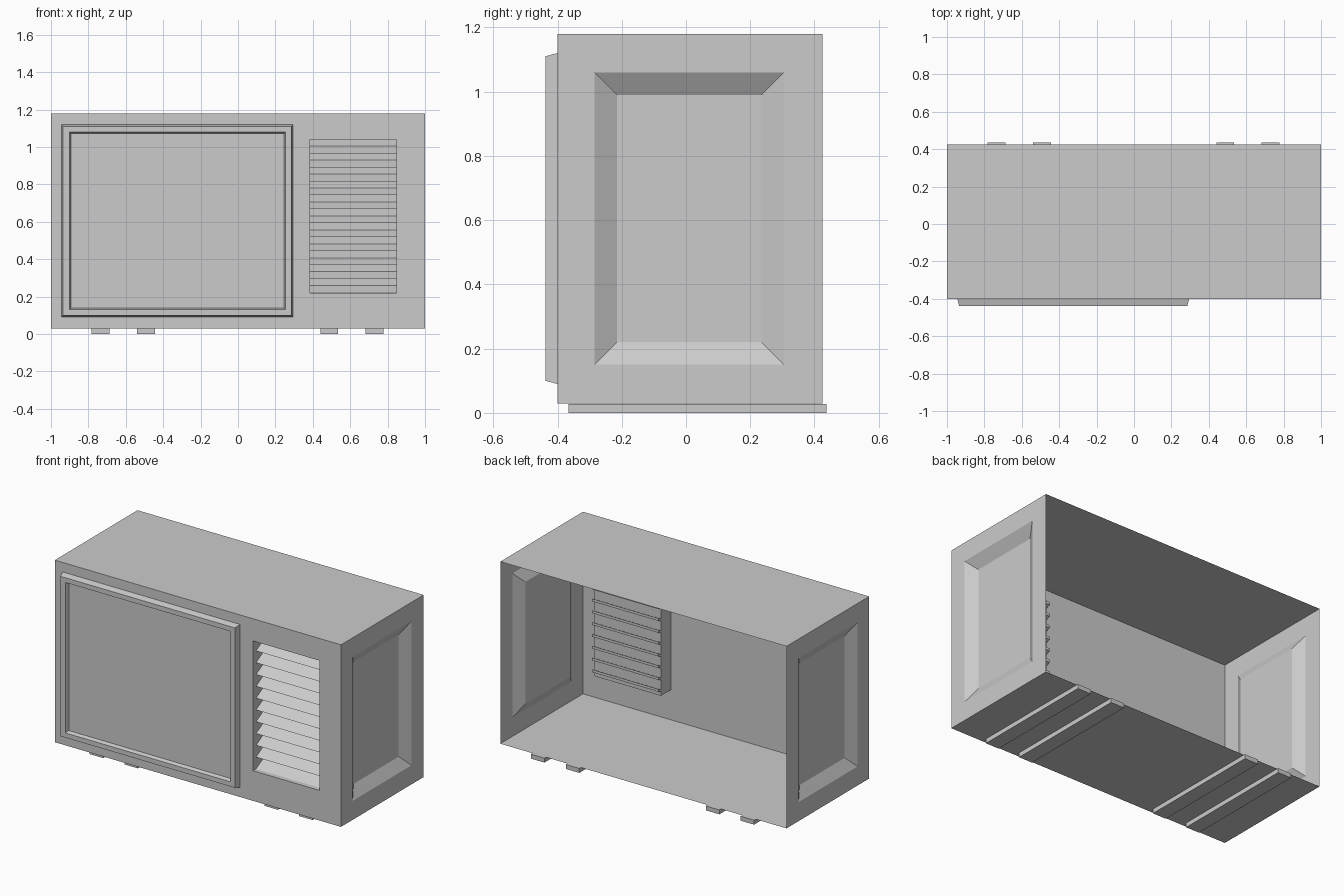
import bpy
import bmesh

cube = bpy.data.objects.get("Cube")
if cube:
    bpy.data.objects.remove(cube, do_unlink=True)

GREY = 0.6
mat = bpy.data.materials.new("light grey")
mat.use_nodes = True
mat.diffuse_color = (GREY, GREY, GREY, 1)
mat.node_tree.nodes["Principled BSDF"].inputs["Base Color"].default_value = (GREY, GREY, GREY, 1)

# Cabinet extents
X, Y0, Y1, Z0, Z1 = 1.0, -0.40, 0.425, 0.03, 1.18


def finish(name, bm):
    mesh = bpy.data.meshes.new(name)
    bm.to_mesh(mesh)
    bm.free()
    mesh.materials.append(mat)
    obj = bpy.data.objects.new(name, mesh)
    bpy.context.collection.objects.link(obj)
    return obj


def panel(name, rects, place):
    """Nested rectangles (u0, u1, v0, v1, depth) joined by quads, last one capped."""
    bm = bmesh.new()
    rings = []
    for u0, u1, v0, v1, d in rects:
        corners = [(u0, v0), (u1, v0), (u1, v1), (u0, v1)]
        rings.append([bm.verts.new(place(u, v, d)) for u, v in corners])
    for a, b in zip(rings, rings[1:]):
        for i in range(4):
            j = (i + 1) % 4
            bm.faces.new((a[i], a[j], b[j], b[i]))
    bm.faces.new(rings[-1])
    return finish(name, bm)


def extrude_x(name, profile, x0, x1):
    """Closed prism along x from a (y, z) profile."""
    bm = bmesh.new()
    a = [bm.verts.new((x0, y, z)) for y, z in profile]
    b = [bm.verts.new((x1, y, z)) for y, z in profile]
    bm.faces.new(a)
    bm.faces.new(b[::-1])
    for i in range(len(a)):
        j = (i + 1) % len(a)
        bm.faces.new((a[i], b[i], b[j], a[j]))
    bmesh.ops.recalc_face_normals(bm, faces=bm.faces)
    return finish(name, bm)


def front(u, v, d):
    return (u, Y0 + d, v)


# Thin top and bottom sheets; the back stays open
panel("cabinet_top", [(-X, X, Y0, Y1, 0)], lambda u, v, d: (u, v, Z1))
panel("cabinet_bottom", [(-X, X, Y0, Y1, 0)], lambda u, v, d: (-u, v, Z0))

# Sides with a sunken bevelled panel
side = [(Y0, Y1, Z0, Z1, 0), (-0.285, 0.305, 0.15, 1.06, 0),
        (-0.215, 0.235, 0.22, 0.99, 0.042)]
panel("left_side", side, lambda u, v, d: (X - d, u, v))
flipped = [(-u1, -u0, v0, v1, d) for u0, u1, v0, v1, d in side]
panel("right_side", flipped, lambda u, v, d: (d - X, -u, v))

# Front wall with the boxed-in vent opening
VX0, VX1, VZ0, VZ1 = 0.385, 0.848, 0.22, 1.04
panel("front_wall", [(-X, X, Z0, Z1, 0), (VX0, VX1, VZ0, VZ1, 0),
                     (VX0, VX1, VZ0, VZ1, 0.10)], front)

# Raised tapered frame around a shallow recessed door
panel("door_frame", [(-0.945, 0.295, 0.09, 1.12, 0), (-0.935, 0.285, 0.10, 1.11, -0.038),
                     (-0.90, 0.255, 0.13, 1.08, -0.038),
                     (-0.892, 0.247, 0.138, 1.072, -0.015)], front)

# Sloping louvres whose back edges poke through the vent box
COUNT = 11
pitch = (VZ1 - VZ0) / COUNT
for i in range(COUNT):
    z = VZ0 + i * pitch
    extrude_x(f"vent_slat_{i + 1}",
              [(-0.37, z), (-0.275, z + 0.052), (-0.275, z + 0.035)], VX0, VX1)

# Four full-depth foot rails
for i, x in enumerate((-0.735, -0.492, 0.487, 0.73)):
    extrude_x(f"foot_rail_{i + 1}",
              [(-0.365, 0), (0.437, 0), (0.437, 0.028), (-0.365, 0.028)],
              x - 0.047, x + 0.047)
